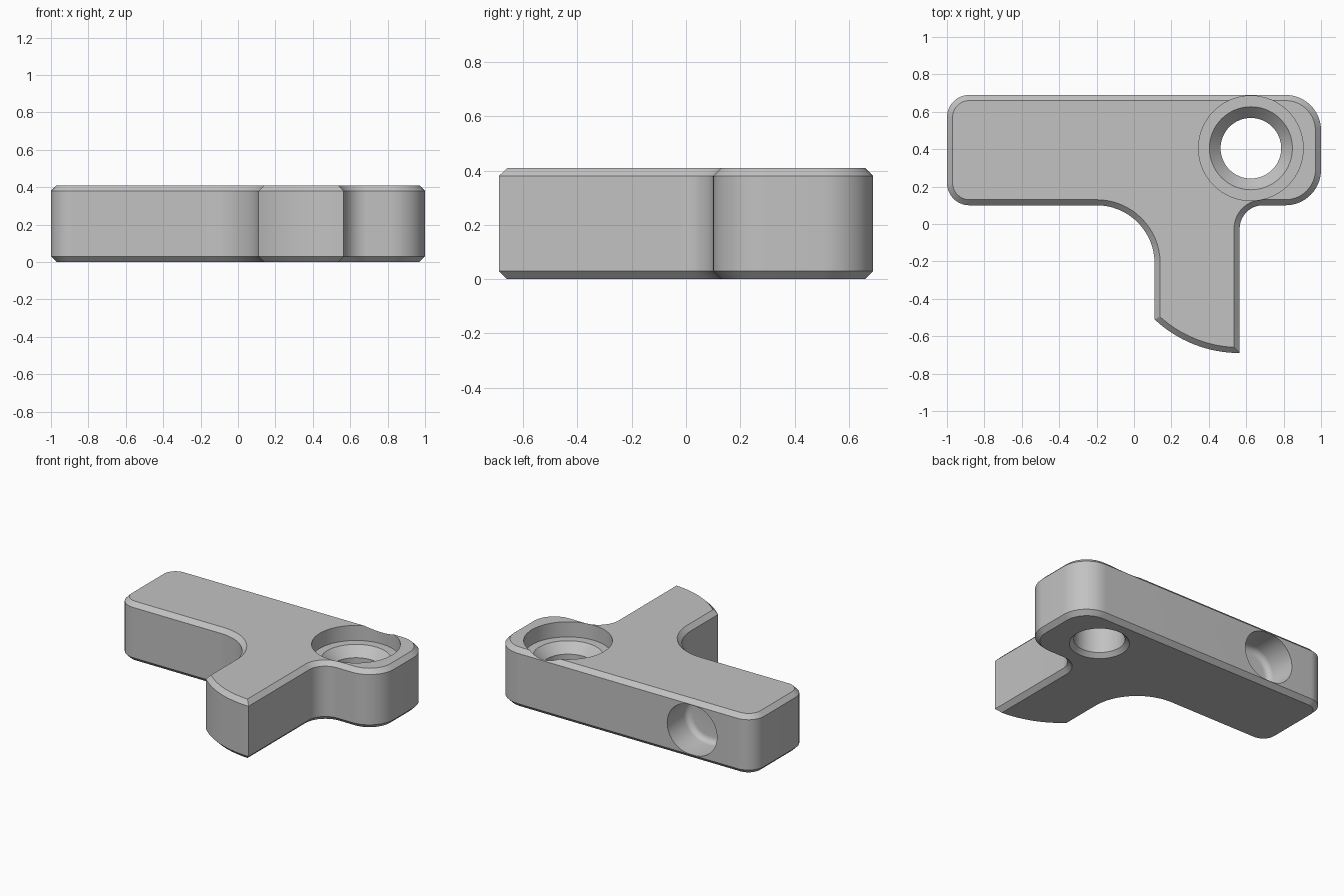
import bpy, bmesh
from math import sin, cos, radians
from mathutils import Matrix, Vector

cube = bpy.data.objects.get("Cube")
if cube:
    bpy.data.objects.remove(cube, do_unlink=True)

HEIGHT, CHAMFER = 0.41, 0.03

grey = bpy.data.materials.new("plain_grey")
grey.use_nodes = True
colour = (0.54, 0.54, 0.54, 1)
grey.diffuse_color = colour
grey.node_tree.nodes["Principled BSDF"].inputs["Base Color"].default_value = colour


def arc(cx, cy, r, start, end, steps=16):
    angles = [radians(start + (end - start) * i / steps) for i in range(steps + 1)]
    return [(cx + r * cos(a), cy + r * sin(a)) for a in angles]


def make_object(name, bm):
    bmesh.ops.recalc_face_normals(bm, faces=bm.faces)
    mesh = bpy.data.meshes.new(name)
    bm.to_mesh(mesh)
    bm.free()
    mesh.materials.append(grey)
    obj = bpy.data.objects.new(name, mesh)
    bpy.context.collection.objects.link(obj)
    return obj


def make_cutter(name, profile, matrix, stretch=0.0):
    """Loft round (or stretched) rings given as (radius, height)."""
    bm = bmesh.new()
    rings = []
    for r, z in profile:
        outline = arc(stretch, 0, r, -90, 90, 32) + arc(-stretch, 0, r, 90, 270, 32)
        if not stretch:
            outline = arc(0, 0, r, 0, 360, 64)[:-1]
        rings.append([bm.verts.new(matrix @ Vector((x, y, z))) for x, y in outline])
    for low, high in zip(rings, rings[1:]):
        for i in range(len(low)):
            j = (i + 1) % len(low)
            bm.faces.new((low[i], low[j], high[j], high[i]))
    bm.faces.new(rings[0])
    bm.faces.new(rings[-1])
    obj = make_object(name, bm)
    obj.hide_render = True
    return obj


# T-shaped body outline: rounded bar, filleted stem, curved stem end
outline = (arc(-0.88, 0.57, 0.12, 90, 180) + arc(-0.88, 0.22, 0.12, 180, 270)
           + arc(-0.2, -0.21, 0.31, 90, 0) + arc(0.565, -0.025, 0.665, 226.8, 270)
           + arc(0.69, -0.025, 0.125, 180, 90) + arc(0.81, 0.29, 0.19, 270, 360)
           + arc(0.81, 0.5, 0.19, 0, 90))
bm = bmesh.new()
base = bm.faces.new([bm.verts.new((x, y, 0)) for x, y in outline])
lifted = bmesh.ops.extrude_face_region(bm, geom=[base], use_keep_orig=True)["geom"]
bmesh.ops.translate(bm, vec=(0, 0, HEIGHT),
                    verts=[v for v in lifted if isinstance(v, bmesh.types.BMVert)])
bmesh.ops.recalc_face_normals(bm, faces=bm.faces)

# Chamfer the top and bottom rims
rims = [e for e in bm.edges if abs(e.verts[0].co.z - e.verts[1].co.z) < 0.001]
bmesh.ops.bevel(bm, geom=rims, offset=CHAMFER, offset_type='OFFSET',
                segments=1, profile=0.5, affect='EDGES', clamp_overlap=False)
body = make_object("t_shaped_body", bm)

# Counterbored, countersunk through hole with a chamfered lower rim
bore = make_cutter("bore_cutter",
                   [(0.2, -0.01), (0.162, 0.028), (0.162, 0.24), (0.222, 0.305),
                    (0.28, 0.305), (0.28, 0.5)],
                   Matrix.Translation((0.625, 0.405, 0)))

# Blind pocket in the back face, with a rounded floor
floor = [(0.13 + 0.04 * cos(radians(a)), -0.18 - 0.04 * sin(radians(a)))
         for a in range(0, 91, 15)]
pocket = make_cutter("pocket_cutter", [(0.172, 0.05)] + floor,
                     Matrix.Translation((-0.53, 0.69, HEIGHT / 2))
                     @ Matrix.Rotation(radians(-90), 4, 'X'), stretch=0.02)

# Cut both holes and keep the result as plain mesh
for cutter in (bore, pocket):
    cut = body.modifiers.new(cutter.name, 'BOOLEAN')
    cut.operation = 'DIFFERENCE'
    cut.solver = 'EXACT'
    cut.object = cutter
graph = bpy.context.evaluated_depsgraph_get()
graph.update()
result = bpy.data.meshes.new_from_object(body.evaluated_get(graph))
body.modifiers.clear()
body.data = result
for cutter in (bore, pocket):
    bpy.data.objects.remove(cutter, do_unlink=True)

# Smooth curved walls, crisp chamfers
for obj in bpy.context.selected_objects:
    obj.select_set(False)
body.select_set(True)
bpy.context.view_layer.objects.active = body
bpy.ops.object.shade_smooth_by_angle(angle=radians(25))
